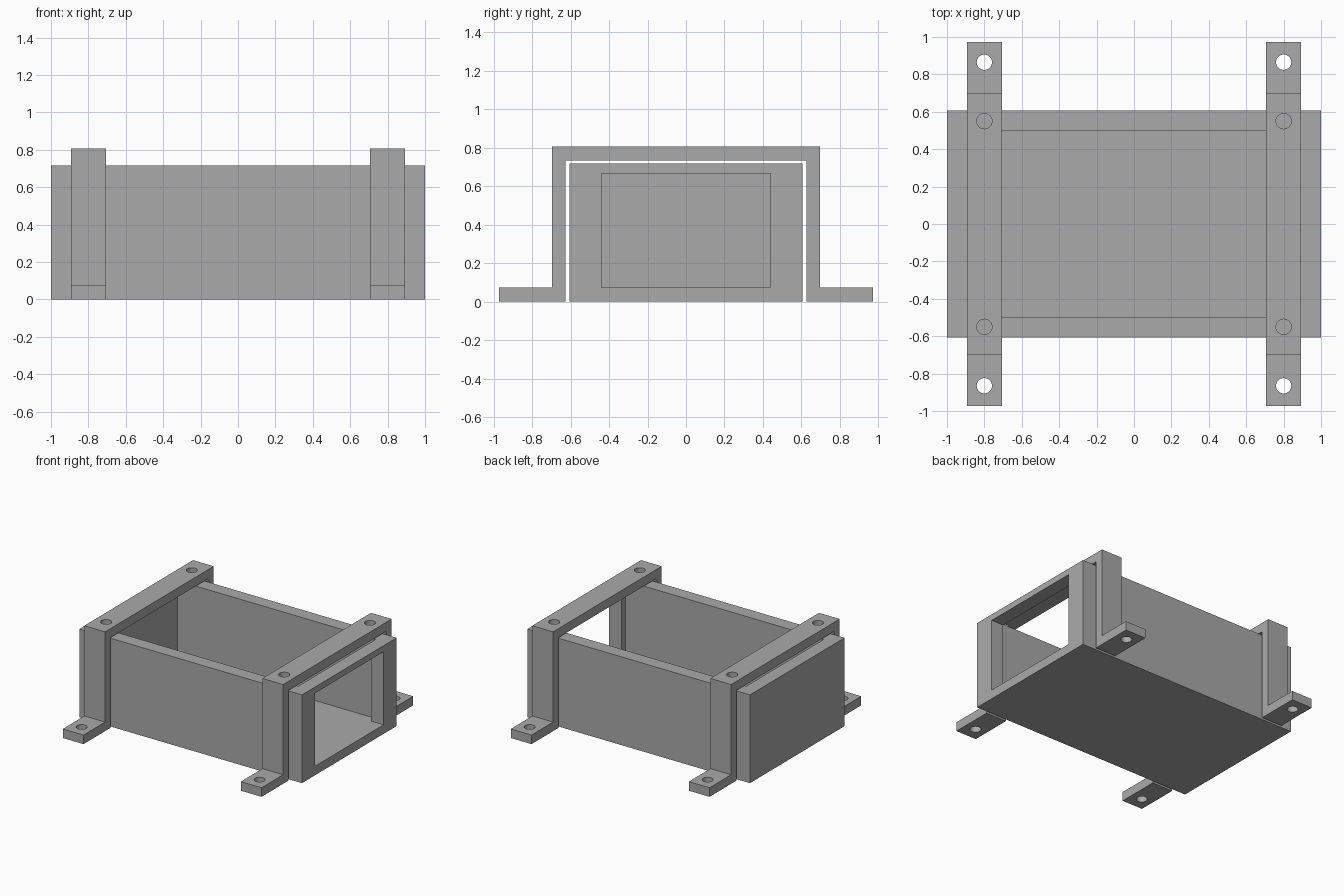
import bpy
import bmesh
from mathutils import Matrix

if "Cube" in bpy.data.objects:
    bpy.data.objects.remove(bpy.data.objects["Cube"], do_unlink=True)

# Single plain grey for every part
GREY = (0.4, 0.4, 0.4, 1)
grey = bpy.data.materials.new("plain grey")
grey.use_nodes = True
grey.diffuse_color = GREY
grey.node_tree.nodes["Principled BSDF"].inputs["Base Color"].default_value = GREY

END_X, SIDE_Y, HEIGHT = 1.0, 0.607, 0.717   # outside of the tray
WALL, FLOOR = 0.11, 0.074
STRAP_X, STRAP_WIDTH = 0.8, 0.186
HOLE_RADIUS = 0.041


def make_object(name, bm):
    bmesh.ops.recalc_face_normals(bm, faces=bm.faces)
    mesh = bpy.data.meshes.new(name)
    bm.to_mesh(mesh)
    bm.free()
    mesh.materials.append(grey)
    obj = bpy.data.objects.new(name, mesh)
    bpy.context.collection.objects.link(obj)
    return obj


def box(name, low, high):
    bm = bmesh.new()
    size = [b - a for a, b in zip(low, high)]
    centre = [(a + b) / 2 for a, b in zip(low, high)]
    bmesh.ops.create_cube(bm, size=1, matrix=Matrix.Translation(centre) @ Matrix.Diagonal((*size, 1)))
    return make_object(name, bm)


def drill(x, y, z):
    bm = bmesh.new()
    bmesh.ops.create_cone(bm, cap_ends=True, segments=32, radius1=HOLE_RADIUS,
                          radius2=HOLE_RADIUS, depth=0.2,
                          matrix=Matrix.Translation((x, y, z)))
    return make_object("hole_cutter", bm)


def cut(obj, cutters):
    """Subtract the cutters, keep the result and discard the cutters."""
    for cutter in cutters:
        cutter.hide_render = True
        mod = obj.modifiers.new("cut", "BOOLEAN")
        mod.operation = "DIFFERENCE"
        mod.solver = "EXACT"
        mod.object = cutter
    bpy.context.view_layer.update()
    evaluated = obj.evaluated_get(bpy.context.evaluated_depsgraph_get())
    result = bpy.data.meshes.new_from_object(evaluated)
    obj.modifiers.clear()
    obj.data = result
    for cutter in cutters:
        bpy.data.objects.remove(cutter, do_unlink=True)


# Open-topped tray with a window in its left end
tray = box("tray", (-END_X, -SIDE_Y, 0), (END_X, SIDE_Y, HEIGHT))
inner_x, inner_y = END_X - WALL, SIDE_Y - WALL
cavity = box("cavity_cutter", (-inner_x, -inner_y, FLOOR), (inner_x, inner_y, 1))
cut(tray, [cavity])
window = box("window_cutter", (inner_x - 0.05, -0.44, FLOOR), (END_X + 0.1, 0.44, 0.667))
cut(tray, [window])

# Bent mounting strap: half profile in (y, z), mirrored across the middle
half = [(0.697, 0.807), (0.697, 0.074), (0.973, 0.074),
        (0.973, 0), (0.627, 0), (0.627, 0.733)]
profile = half + [(-y, z) for y, z in reversed(half)]


def strap(name, x):
    bm = bmesh.new()
    left = x - STRAP_WIDTH / 2
    face = bm.faces.new([bm.verts.new((left, y, z)) for y, z in profile])
    extruded = bmesh.ops.extrude_face_region(bm, geom=[face])["geom"]
    verts = [v for v in extruded if isinstance(v, bmesh.types.BMVert)]
    bmesh.ops.translate(bm, verts=verts, vec=(STRAP_WIDTH, 0, 0))
    obj = make_object(name, bm)
    # Screw holes in both feet and above both side walls
    cut(obj, [drill(x, side * y, z) for side in (-1, 1)
              for y, z in ((0.865, 0.037), (0.55, 0.77))])


strap("left_strap", STRAP_X)
strap("right_strap", -STRAP_X)
